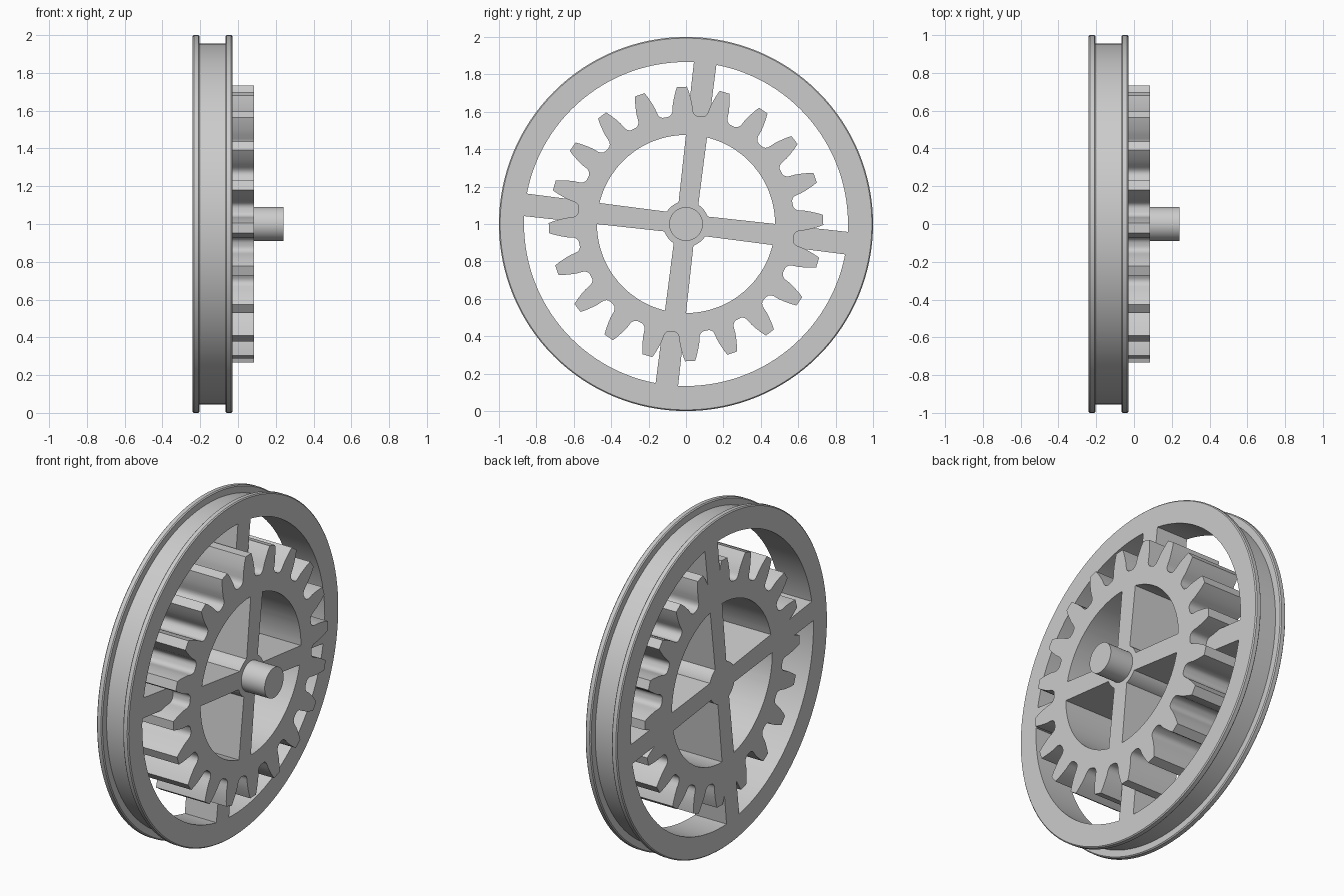
import bpy, bmesh
from math import sin, cos, pi, radians

if "Cube" in bpy.data.objects:
    bpy.data.objects.remove(bpy.data.objects["Cube"])

BACK, RIM_FRONT, GEAR_FRONT, PIN_FRONT = -0.24, -0.03, 0.085, 0.24
CZ = 1.0

grey = bpy.data.materials.new("plain grey")
grey.diffuse_color = (0.6, 0.6, 0.6, 1)
grey.use_nodes = True
grey.node_tree.nodes["Principled BSDF"].inputs["Base Color"].default_value = grey.diffuse_color


def finish(name, bm, smooth=True):
    bmesh.ops.recalc_face_normals(bm, faces=bm.faces)
    me = bpy.data.meshes.new(name)
    bm.to_mesh(me)
    bm.free()
    me.materials.append(grey)
    ob = bpy.data.objects.new(name, me)
    bpy.context.collection.objects.link(ob)
    ob.location.z = CZ
    if smooth:
        bpy.ops.object.select_all(action='DESELECT')
        ob.select_set(True)
        bpy.context.view_layer.objects.active = ob
        bpy.ops.object.shade_smooth_by_angle(angle=radians(30))
    return ob


def bridge(bm, loops):
    """Quads between consecutive closed vertex loops, wrapping around."""
    for a, b in zip(loops, loops[1:] + loops[:1]):
        n = len(a)
        for i in range(n):
            j = (i + 1) % n
            bm.faces.new((a[i], a[j], b[j], b[i]))


def lathe(name, profile, n=128):
    bm = bmesh.new()
    loops = [[bm.verts.new((x, r * cos(2 * pi * i / n), r * sin(2 * pi * i / n)))
              for i in range(n)] for x, r in profile]
    bridge(bm, loops)
    return finish(name, bm)


def prism(name, outline, x0, x1, smooth=True):
    """Extrude a (y, z) outline along x."""
    bm = bmesh.new()
    f = bm.faces.new([bm.verts.new((x0, y, z)) for y, z in outline])
    geo = bmesh.ops.extrude_face_region(bm, geom=[f])["geom"]
    bmesh.ops.translate(bm, vec=(x1 - x0, 0, 0),
                        verts=[v for v in geo if isinstance(v, bmesh.types.BMVert)])
    return finish(name, bm, smooth)


def circle(r, n=64):
    return [(r * cos(2 * pi * i / n), r * sin(2 * pi * i / n)) for i in range(n)]


# grooved rim
c, g0, g1 = 0.006, -0.204, -0.066
lathe("grooved_rim", [
    (BACK, 0.866), (BACK, 1 - c), (BACK + c, 1), (g0 - c, 1), (g0, 1 - c),
    (g0, 0.955), (g1, 0.955), (g1, 1 - c), (g1 + c, 1), (RIM_FRONT - c, 1),
    (RIM_FRONT, 1 - c), (RIM_FRONT, 0.866)])

# toothed ring: (half width, radius) down one flank of a tooth
flank = [(0.027, 0.734), (0.037, 0.705), (0.046, 0.67), (0.052, 0.64),
         (0.0535, 0.615), (0.056, 0.600), (0.062, 0.589), (0.071, 0.582), (0.082, 0.580)]
TEETH = 20
outer = []
for t in range(TEETH):
    mid = radians(91.7) + 2 * pi * t / TEETH
    outer += [(r, mid - w / r) for w, r in reversed(flank)]
    outer += [(r, mid + w / r) for w, r in flank]
bm = bmesh.new()
rings = [[bm.verts.new((x, (r if tooth else 0.476) * cos(a), (r if tooth else 0.476) * sin(a)))
          for r, a in outer]
         for x, tooth in ((BACK, 0), (BACK, 1), (GEAR_FRONT, 1), (GEAR_FRONT, 0))]
bridge(bm, rings)
finish("gear_ring", bm)

# hub and axle pin
prism("hub", circle(0.122), BACK, GEAR_FRONT)
prism("axle_pin", circle(0.09), GEAR_FRONT - 0.01, PIN_FRONT)


# slightly tapered spokes: thick inside the gear, thinner out to the rim
def spoke(name, angle, r0, r1, front):
    def corner(r, side):
        w = side * (0.052 + 0.01 * r)
        return (r * cos(angle) - w * sin(angle), r * sin(angle) + w * cos(angle))
    prism(name, [corner(r0, -1), corner(r1, -1), corner(r1, 1), corner(r0, 1)],
          BACK, front, smooth=False)


for k in range(4):
    a = radians(-6.8) + k * pi / 2
    spoke(f"inner_spoke_{k + 1}", a, 0.10, 0.48, GEAR_FRONT)
    spoke(f"outer_spoke_{k + 1}", a, 0.57, 0.87, RIM_FRONT)
